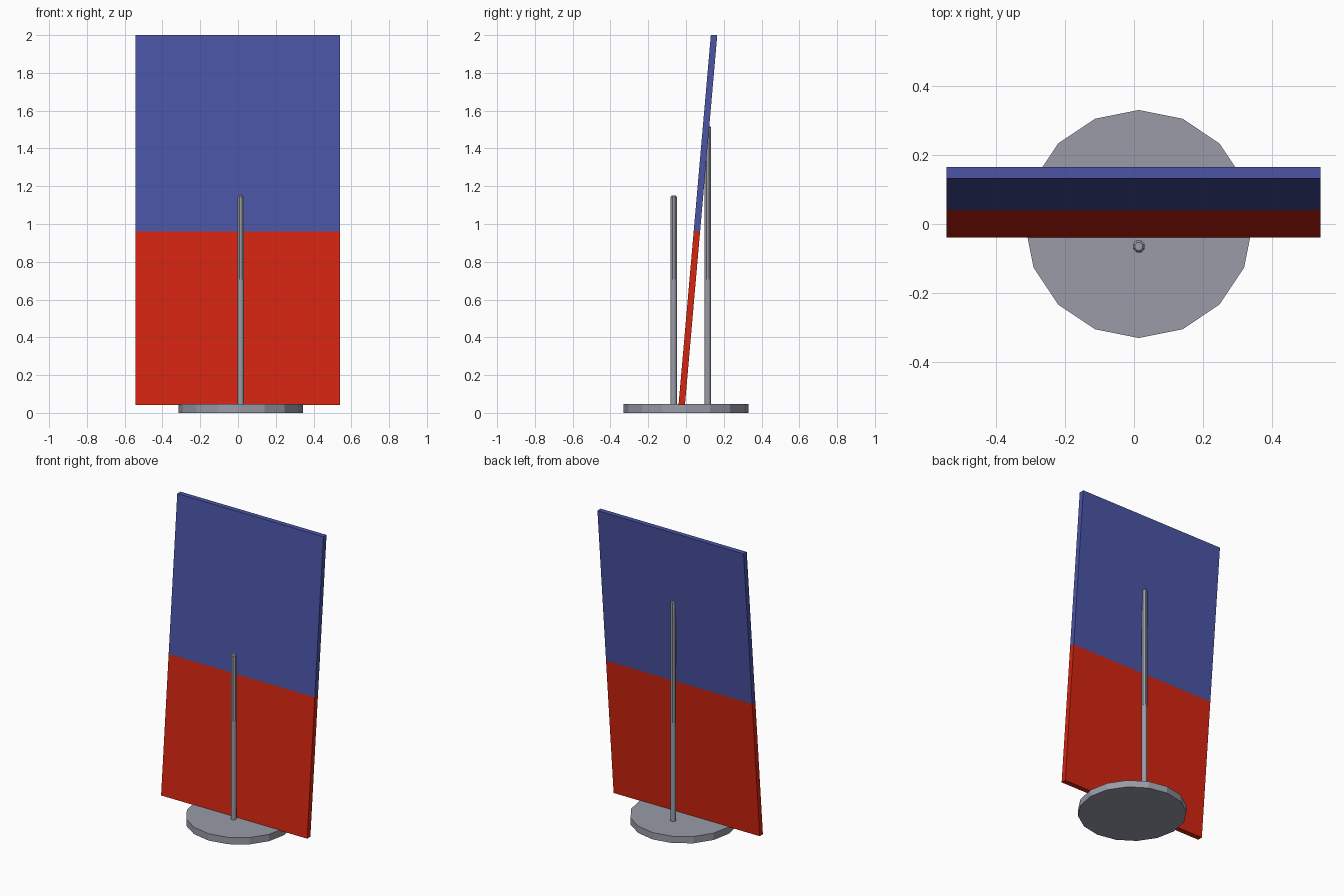
import bpy, bmesh, math
from mathutils import Matrix

if "Cube" in bpy.data.objects:
    bpy.data.objects.remove(bpy.data.objects["Cube"])

CX = 0.014  # stand axis, slightly off the panel centre


def material(name, rgb):
    m = bpy.data.materials.new(name)
    m.diffuse_color = (*rgb, 1)
    m.use_nodes = True
    m.node_tree.nodes["Principled BSDF"].inputs["Base Color"].default_value = m.diffuse_color
    return m


grey = material("grey metal", (0.32, 0.33, 0.39))
blue = material("panel blue", (0.07, 0.09, 0.38))
red = material("panel red", (0.66, 0.018, 0.005))


def finish(bm, name, mats):
    bmesh.ops.recalc_face_normals(bm, faces=bm.faces)
    me = bpy.data.meshes.new(name)
    bm.to_mesh(me)
    bm.free()
    for m in mats:
        me.materials.append(m)
    ob = bpy.data.objects.new(name, me)
    bpy.context.collection.objects.link(ob)
    return ob


def lathe(name, x, y, profile, sides, turn=0.0, smooth=False):
    """Stack of (radius, z) rings, capped at both ends."""
    bm = bmesh.new()
    rings = []
    for r, z in profile:
        rings.append([bm.verts.new((x + r * math.cos(turn + 2 * math.pi * i / sides),
                                    y + r * math.sin(turn + 2 * math.pi * i / sides), z))
                      for i in range(sides)])
    for a, b in zip(rings, rings[1:]):
        for i in range(sides):
            j = (i + 1) % sides
            f = bm.faces.new((a[i], a[j], b[j], b[i]))
            f.smooth = smooth
    bm.faces.new(rings[0][::-1])
    bm.faces.new(rings[-1])
    return finish(bm, name, [grey])


# Round base plate
lathe("base", CX, 0, [(0.33, 0), (0.33, 0.046)], 16)

# Front and back poles: smooth lower tube, faceted upper tube with bevelled tip
for side, y, top in (("front", -0.065, 1.15), ("back", 0.115, 1.52)):
    lathe(side + "_pole_lower", CX, y, [(0.018, 0.04), (0.018, 0.705)], 8, math.pi / 8, True)
    lathe(side + "_pole_upper", CX, y,
          [(0.0185, 0.705), (0.0185, top - 0.008), (0.012, top)], 8, math.pi / 8)

# Leaning panel: box sheared backwards, cut into a red lower and blue upper half
Z0, Z1, SPLIT = 0.043, 2.0, 0.96
bm = bmesh.new()
bmesh.ops.create_cube(bm, size=1)
bmesh.ops.transform(bm, verts=bm.verts, matrix=Matrix.Translation((-0.001, -0.0225, (Z0 + Z1) / 2))
                    @ Matrix.Diagonal((1.083, 0.034, Z1 - Z0, 1)))
bmesh.ops.bisect_plane(bm, geom=bm.verts[:] + bm.edges[:] + bm.faces[:],
                       plane_co=(0, 0, SPLIT), plane_no=(0, 0, 1))
for v in bm.verts:
    v.co.y += 0.171 * (v.co.z - Z0) / (Z1 - Z0)
for f in bm.faces:
    f.material_index = 0 if f.calc_center_median().z > SPLIT else 1
finish(bm, "leaning_panel", [blue, red])
